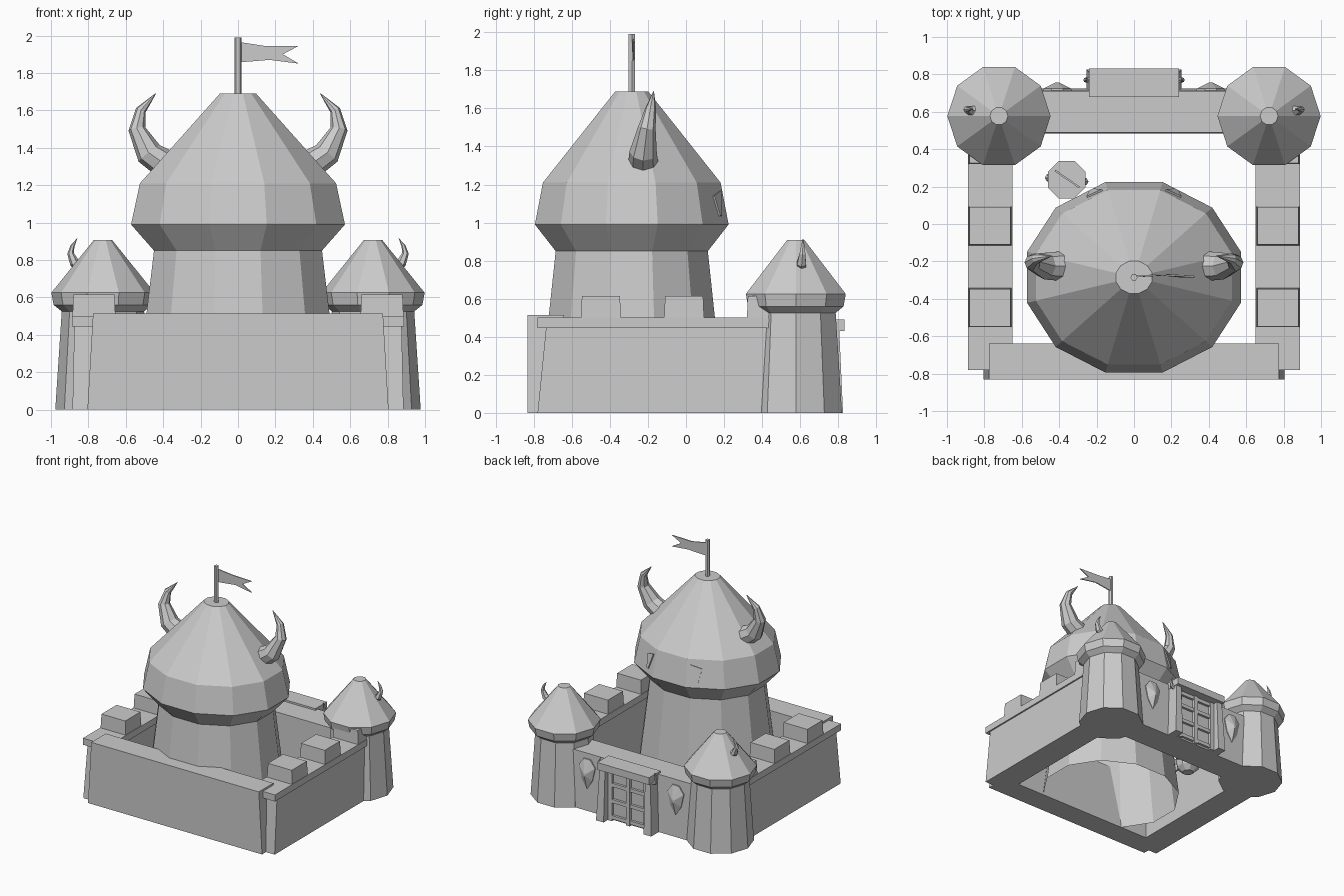
import bpy, bmesh
from math import sin, cos, pi, radians
from mathutils import Vector

if "Cube" in bpy.data.objects:
    bpy.data.objects.remove(bpy.data.objects["Cube"])

stone = bpy.data.materials.new("grey stone")
stone.use_nodes = True
GREY = (0.6, 0.6, 0.6, 1)
stone.diffuse_color = GREY
stone.node_tree.nodes["Principled BSDF"].inputs["Base Color"].default_value = GREY


def finish(name, bm):
    bmesh.ops.recalc_face_normals(bm, faces=bm.faces)
    mesh = bpy.data.meshes.new(name)
    bm.to_mesh(mesh)
    bm.free()
    mesh.materials.append(stone)
    ob = bpy.data.objects.new(name, mesh)
    bpy.context.collection.objects.link(ob)
    return ob


def skin(name, rings, bottom=True, top=True):
    """Join closed rings of points into one surface."""
    bm = bmesh.new()
    rows = [[bm.verts.new(p) for p in ring] for ring in rings]
    for a, b in zip(rows, rows[1:]):
        for i in range(len(a)):
            j = (i + 1) % len(a)
            bm.faces.new((a[i], a[j], b[j], b[i]))
    if bottom:
        bm.faces.new(rows[0])
    if top:
        bm.faces.new(rows[-1])
    return finish(name, bm)


def lathe(name, x, y, profile, sides, turn=0.0, squash=1.0, bottom=True, top=True):
    """Faceted turned shape from (radius, height) pairs."""
    angles = [turn + 2 * pi * i / sides for i in range(sides)]
    rings = [[(x + r * cos(a), y + r * squash * sin(a), z) for a in angles]
             for r, z in profile]
    return skin(name, rings, bottom, top)


def block(name, x, y, z, top_x=None, top_y=None):
    """Box from (min, max) spans, with optional different spans at the top."""
    def ring(sx, sy, h):
        return [(sx[0], sy[0], h), (sx[1], sy[0], h), (sx[1], sy[1], h), (sx[0], sy[1], h)]
    return skin(name, [ring(x, y, z[0]), ring(top_x or x, top_y or y, z[1])])


def horn(name, path, radii, sides=6):
    """Tapering tube along a path."""
    pts = [Vector(p) for p in path]
    rings = []
    for i, (p, r) in enumerate(zip(pts, radii)):
        d = (pts[min(i + 1, len(pts) - 1)] - pts[max(i - 1, 0)]).normalized()
        u = d.cross(Vector((0, 1, 0))).normalized()
        v = d.cross(u)
        rings.append([p + r * (u * cos(2 * pi * k / sides) + v * sin(2 * pi * k / sides))
                      for k in range(sides)])
    return skin(name, rings)


def plate(name, pts, thick):
    """Flat polygon given a thickness along a vector."""
    t = Vector(thick)
    return skin(name, [[Vector(p) for p in pts], [Vector(p) + t for p in pts]])


def span(s, a, b):
    return tuple(sorted((s * a, s * b)))


# Keep
KY, SQ, T = -0.285, 0.89, radians(15)
RIM, SHOULDER = (0.592, 0.99), (0.543, 1.21)
lathe("keep_body", 0, KY, [(0.57, 0), (0.465, 0.85)], 12, T, SQ, bottom=False, top=False)
lathe("keep_roof", 0, KY, [(0.465, 0.85), RIM, SHOULDER, (0.1, 1.69)], 12, T, SQ, bottom=False)

# Flagpole and flag
lathe("flagpole", 0, KY, [(0.019, 1.68), (0.019, 1.99)], 6)
plate("flag", [(0.01, KY, 1.965), (0.14, KY + 0.01, 1.945), (0.325, KY, 1.945), (0.24, KY, 1.9),
               (0.325, KY, 1.85), (0.17, KY + 0.01, 1.87), (0.01, KY, 1.857)], (0, 0.008, 0))


def roof_point(s, u, v):
    """Point on the roof band facet beside the back one."""
    def corner(deg, ring):
        a = radians(deg)
        return Vector((s * ring[0] * cos(a), KY + ring[0] * SQ * sin(a), ring[1]))
    low = corner(75, RIM).lerp(corner(45, RIM), u)
    high = corner(75, SHOULDER).lerp(corner(45, SHOULDER), u)
    return low.lerp(high, v)


for s, side in ((1, "left"), (-1, "right")):
    # Keep horns and slit windows
    horn("keep_horn_" + side,
         [(s * 0.40, -0.225, 1.32), (s * 0.475, -0.225, 1.37), (s * 0.54, -0.205, 1.5),
          (s * 0.52, -0.185, 1.6), (s * 0.44, -0.17, 1.69)],
         [0.078, 0.072, 0.046, 0.028, 0.002], 8)
    plate("slit_window_" + side,
          [roof_point(s, 0.1, 0.8), roof_point(s, 0.42, 0.68), roof_point(s, 0.32, 0.2),
           roof_point(s, 0.25, 0.2)], (s * 0.004, 0.008, 0.002))

    # Corner towers
    cx, cy = s * 0.722, 0.577
    lathe("tower_body_" + side, cx, cy, [(0.255, 0), (0.22, 0.53)], 10)
    lathe("tower_roof_" + side, cx, cy,
          [(0.22, 0.525), (0.264, 0.56), (0.276, 0.625), (0.048, 0.908)], 10)
    horn("tower_horn_" + side,
         [(s * 0.835, 0.605, 0.765), (s * 0.875, 0.607, 0.785), (s * 0.895, 0.612, 0.835),
          (s * 0.885, 0.614, 0.875), (s * 0.86, 0.615, 0.915)],
         [0.03, 0.027, 0.018, 0.011, 0.001])

    # Side walls with cap and battlements
    block("side_wall_" + side, span(s, 0.66, 0.885), (-0.78, 0.5), (0, 0.45),
          span(s, 0.665, 0.875), (-0.735, 0.5))
    block("side_wall_cap_" + side, span(s, 0.65, 0.888), (-0.78, 0.5), (0.445, 0.5))
    for i, y in enumerate((-0.447, -0.01, 0.425)):
        block(f"merlon_{side}_{i + 1}", span(s, 0.655, 0.885), (y - 0.105, y + 0.105),
              (0.495, 0.615), span(s, 0.66, 0.88), (y - 0.1, y + 0.1))

    # Gate posts and their small spikes
    block("gate_post_" + side, span(s, 0.185, 0.255), (0.69, 0.825), (0, 0.44),
          span(s, 0.185, 0.235), (0.69, 0.805))
    horn("gate_spike_" + side,
         [(s * 0.22, 0.77, 0.42), (s * 0.255, 0.77, 0.43), (s * 0.262, 0.77, 0.47),
          (s * 0.25, 0.77, 0.51)], [0.018, 0.016, 0.01, 0.001])

    # Wall shields: shallow faceted kites with a boss
    kite = [(-0.075, 0.06), (-0.03, 0.12), (0.03, 0.12), (0.075, 0.06), (0.05, -0.05),
            (0, -0.13), (-0.05, -0.05)]
    skin("shield_" + side,
         [[(s * 0.41 + x * f, y, 0.31 + z * f) for x, z in kite]
          for f, y in ((1, 0.7), (1, 0.724), (0.12, 0.757))])

# Front and back walls
block("front_wall", (-0.805, 0.805), (-0.832, -0.64), (0, 0.515), (-0.775, 0.775))
block("back_wall", (-0.7, 0.7), (0.485, 0.725), (0, 0.475), (-0.7, 0.7), (0.49, 0.712))

# Gate
block("gate_lintel", (-0.24, 0.24), (0.68, 0.832), (0.43, 0.49))
block("gate_panel", (-0.19, 0.19), (0.7, 0.745), (0, 0.435))
for i, x in enumerate((-0.165, 0, 0.165)):
    block(f"gate_upright_{i + 1}", (x - 0.018, x + 0.018), (0.73, 0.77), (0, 0.43))
for i, z in enumerate((0.03, 0.165, 0.3, 0.41)):
    block(f"gate_bar_{i + 1}", (-0.185, 0.185), (0.73, 0.765), (z - 0.015, z + 0.015))

# Courtyard cauldron with handles and stirring paddle
PX, PY = -0.36, 0.237
lathe("cauldron", PX, PY, [(0.045, 0.1), (0.088, 0.14), (0.1, 0.2), (0.085, 0.27),
                           (0.109, 0.3)], 8, pi / 8)
for s, side in ((1, "left"), (-1, "right")):
    lathe("cauldron_handle_" + side, PX + s * 0.095, PY - s * 0.01,
          [(0.008, 0.19), (0.022, 0.21), (0.008, 0.23)], 6)
plate("paddle", [(PX - 0.065, PY + 0.045, 0.3), (PX + 0.065, PY - 0.045, 0.3),
                 (PX + 0.065, PY - 0.045, 0.33), (PX - 0.065, PY + 0.045, 0.33)],
      (0.005, 0.008, 0))
